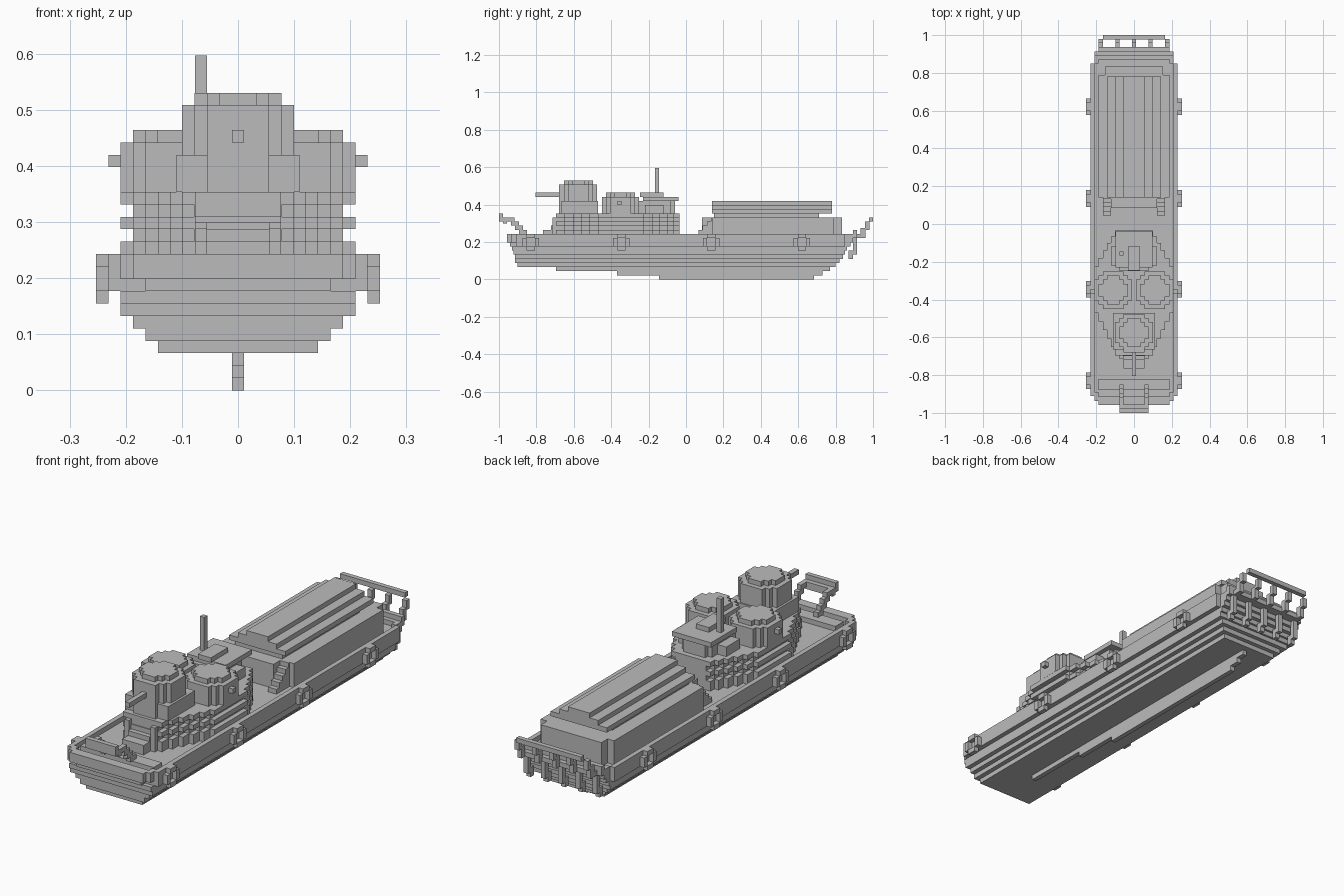
import bpy, bmesh, math

if "Cube" in bpy.data.objects:
    bpy.data.objects.remove(bpy.data.objects["Cube"])

V = 0.0221  # block size
grey = bpy.data.materials.new("plain_grey")
grey.diffuse_color = (0.5, 0.5, 0.5, 1)
grey.use_nodes = True
grey.node_tree.nodes["Principled BSDF"].inputs["Base Color"].default_value = grey.diffuse_color


def finish(name, bm):
    bmesh.ops.recalc_face_normals(bm, faces=bm.faces)
    me = bpy.data.meshes.new(name)
    bm.to_mesh(me)
    bm.free()
    me.materials.append(grey)
    ob = bpy.data.objects.new(name, me)
    bpy.context.collection.objects.link(ob)
    return ob


def boxes(name, items):
    """Each item: x0, x1, y0, y1, z0, z1, joined into one object."""
    bm = bmesh.new()
    for x0, x1, y0, y1, z0, z1 in items:
        vs = bmesh.ops.create_cube(bm, size=1)["verts"]
        for v in vs:
            v.co = ((x0, x1)[v.co.x > 0], (y0, y1)[v.co.y > 0], (z0, z1)[v.co.z > 0])
    return finish(name, bm)


def sym(items):
    """Add the left-hand copy of each box."""
    return items + [(-b, -a, c, d, e, f) for a, b, c, d, e, f in items]


def stepped(name, rows, layers, cx=0):
    """Blocky outline from rows (y0, y1, half width), extruded over z ranges."""
    bm = bmesh.new()
    right = [(w, y) for y0, y1, w in rows for y in (y0, y1)]
    outline = right + [(-x, y) for x, y in reversed(right)]
    for z0, z1 in layers:
        f = bm.faces.new([bm.verts.new((cx + x, y, z0)) for x, y in outline])
        top = bmesh.ops.extrude_face_region(bm, geom=[f])["geom"]
        for v in top:
            if isinstance(v, bmesh.types.BMVert):
                v.co.z = z1
    return finish(name, bm)


def disc(n, cy):
    """Rows of a block circle n blocks across."""
    r, rows = n / 2, []
    for i in range(n):
        d = abs(i + 0.5 - r)
        k = math.sqrt(max(r * r - d * d, 0))
        w = min(2 * math.floor((k - 0.5) + 0.5) / 2 + 0.5, r)
        y = cy + (i - r) * V
        if rows and abs(rows[-1][2] - w * V) < 1e-6:
            rows[-1] = (rows[-1][0], y + V, w * V)
        else:
            rows.append((y, y + V, w * V))
    return rows


def z(n):
    return n * V


# keel
boxes("keel", [(-.011, .011, -.145, .685, 0, z(1)),
               (-.011, .011, -.37, .73, z(1), z(2)),
               (-.011, .011, -.695, .77, z(2), z(3))])

# hull, widening upwards
for i, (a, b, w) in enumerate([(-.90, .80, .143), (-.915, .82, .165), (-.915, .84, .187),
                               (-.922, .85, .209), (-.93, .86, .209)]):
    boxes("hull_layer_%d" % (i + 1), [(-w, w, a, b, z(3 + i), z(4 + i))])
deck_rows = [(-.958, -.936, .187), (-.936, -.91, .209), (-.91, .85, .231), (.85, .88, .209)]
stepped("upper_hull", [(-.94, -.91, .165)] + deck_rows[2:], [(z(8), z(9))])
stepped("deck", deck_rows, [(z(9), z(10))])

# raised rim
boxes("side_rim", sym([(.209, .231, -.91, .85, z(10), z(11)),
                       (.187, .209, -.936, -.89, z(10), z(11)),
                       (.187, .209, .85, .88, z(10), z(11))]))
boxes("end_rim", [(-.187, .187, -.958, -.914, z(10), z(11)),
                  (-.209, .209, .872, .894, z(9), z(11)),
                  (-.209, .209, .892, .914, z(10), z(12)),
                  (-.187, .187, .912, .936, z(10), z(11))])
boxes("bow_platform", [(-.187, .187, -.88, -.82, z(10), z(11))])

# stern railing leaning outwards
rail = [(-.165, .165, .978, 1.0, z(14), z(15))]
for x in (-.176, -.088, 0, .088, .176):
    rail += [(x - .011, x + .011, .958, .98, z(12), z(14)),
             (x - .011, x + .011, .934, .96, z(10), z(12.5)),
             (x - .011, x + .011, .87, .894, z(5), z(7)),
             (x - .011, x + .011, .892, .914, z(6), z(10))]
boxes("stern_railing", rail)

# bow frame climbing forwards
steps = [(.055, .077, -.87 - .022 * i, -.828 - .022 * i, z(10 + i), z(11 + i)) for i in range(1, 5)]
steps.append((.055, .077, -1.0, -.935, z(14), z(15)))
boxes("bow_frame", sym(steps) + [(-.077, .077, -1.0, -.978, z(14), z(16)),
                                 (-.077, .077, -.978, -.956, z(13.5), z(15))])

# tyre fenders along both sides
tyres = []
for y in (-.83, -.345, .135, .62):
    tyres += [(.231, .253, y - .022, y + .022, z(10), z(11)),
              (.231, .253, y - .022, y + .022, z(7), z(8)),
              (.231, .253, y - .044, y - .022, z(8), z(10)),
              (.231, .253, y + .022, y + .044, z(8), z(10))]
boxes("tyre_fenders", sym(tyres))

# fore house with alternating ledges
house = [(-.695, -.65, .10), (-.65, -.605, .121), (-.605, -.56, .143), (-.56, -.515, .165),
         (-.515, -.47, .187), (-.47, -.225, .209), (-.225, -.18, .187), (-.18, -.14, .165),
         (-.14, -.10, .143), (-.10, -.065, .121), (-.065, -.035, .10)]
stepped("fore_house_ledges", house, [(z(10), z(12)), (z(13), z(14)), (z(15), z(16))])
stepped("fore_house_core", [(a + (.012 if a > -.69 else 0), b + (.012 if b < -.04 else 0) if a < -.3 else b,
                             w - .022) for a, b, w in house[:6]] and
        [(a, b, w - .022) for a, b, w in house], [(z(12), z(13)), (z(14), z(15))])
boxes("front_stairs", [(-.055, .055, -.765 + .022 * i, -.69, z(10 + i), z(12 + i) - (V if i else 0))
                       for i in range(5)]
      + sym([(.055, .077, -.715, -.69, z(10), z(15))]))

# main turret
boxes("main_turret_base", [(-.11, .11, -.665, -.47, z(16), z(19))])
stepped("main_turret", disc(9, -.575), [(z(16), z(23))])
stepped("main_turret_cap", disc(7, -.575), [(z(23), z(24))])
boxes("main_turret_face", [(-.055, .055, -.68, -.60, z(16), z(23))])
boxes("main_gun", [(-.011, .011, -.805, -.67, z(20), z(21))])

# side turrets
for side, x in (("left", -.11), ("right", .11)):
    stepped(side + "_turret", disc(9, -.35), [(z(16), z(20))], x)
    stepped(side + "_turret_cap", disc(7, -.35), [(z(20), z(21))], x)
boxes("side_guns", sym([(.2, .231, -.367, -.345, z(18), z(19))]))

# bridge and mast
boxes("bridge", [(-.077, .077, -.25, -.08, z(16), z(19)),
                 (-.121, .121, -.22, -.12, z(16), z(18)),
                 (-.099, .099, -.23, -.04, z(19), z(20)),
                 (-.055, .055, -.08, -.06, z(16), z(19)),
                 (-.033, .033, -.245, -.12, z(20), z(21))])
boxes("mast", [(-.077, -.055, -.167, -.145, z(20), z(27))])

# rear deckhouse
stepped("rear_cabin", [(.085, .14, .121), (.14, .79, .187), (.79, .835, .154)], [(z(10), z(15))])
boxes("cabin_neck", [(-.121, .121, .15, .71, z(15), z(16))])
boxes("cabin_roof", [(-w, w, .14, .78, z(16 + i), z(17 + i))
                     for i, w in enumerate((.143, .099, .055))])
boxes("cabin_stairs", sym([(.121, .165, .045 + .022 * i, .142, z(10 + i), z(11 + i))
                           for i in range(5)]))
